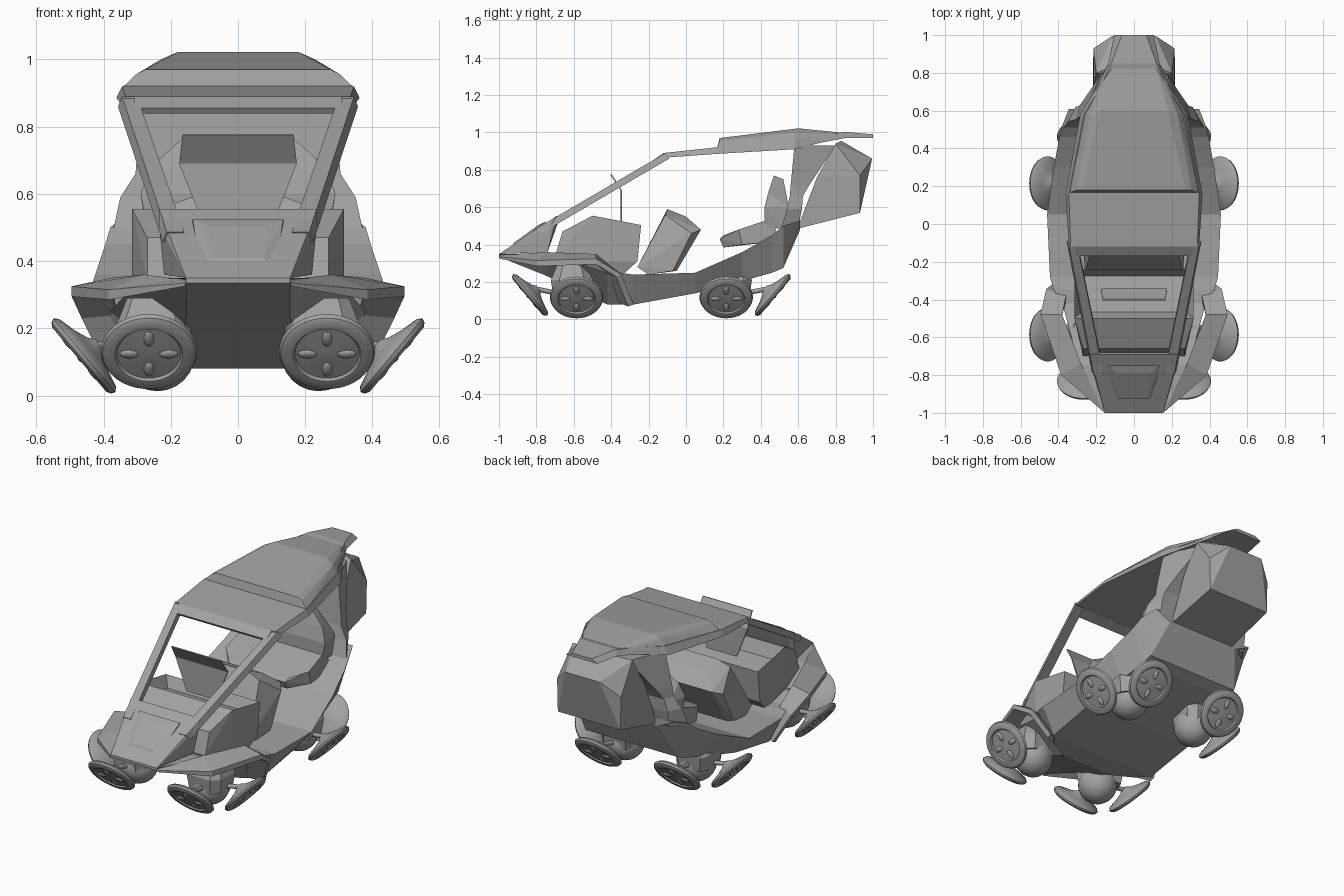
import bpy, bmesh, math
from mathutils import Vector, Matrix

cube = bpy.data.objects.get("Cube")
if cube:
    bpy.data.objects.remove(cube)

grey = bpy.data.materials.new("plain grey")
grey.use_nodes = True
COLOUR = (0.36, 0.36, 0.36, 1)
grey.diffuse_color = COLOUR
grey.node_tree.nodes["Principled BSDF"].inputs["Base Color"].default_value = COLOUR


def finish(name, bm, smooth=False):
    bmesh.ops.recalc_face_normals(bm, faces=bm.faces[:])
    mesh = bpy.data.meshes.new(name)
    bm.to_mesh(mesh)
    bm.free()
    mesh.materials.append(grey)
    obj = bpy.data.objects.new(name, mesh)
    bpy.context.collection.objects.link(obj)
    if smooth:
        bpy.ops.object.select_all(action='DESELECT')
        obj.select_set(True)
        bpy.context.view_layer.objects.active = obj
        bpy.ops.object.shade_smooth_by_angle(angle=math.radians(35))
    return obj


def flip(p):
    return (-p[0], p[1], p[2])


def block(name, half):
    """Convex faceted block from the points of its +x half."""
    bm = bmesh.new()
    for p in half:
        bm.verts.new(p)
        if p[0]:
            bm.verts.new(flip(p))
    res = bmesh.ops.convex_hull(bm, input=bm.verts[:])
    bmesh.ops.delete(bm, geom=list({g for g in res["geom_interior"] + res["geom_unused"]
                                    if isinstance(g, bmesh.types.BMVert)}), context='VERTS')
    bmesh.ops.dissolve_limit(bm, angle_limit=0.06, verts=bm.verts[:], edges=bm.edges[:])
    return finish(name, bm)


def loft(name, rings):
    """Closed rings of equal length, joined in order and capped."""
    bm = bmesh.new()
    rows = [[bm.verts.new(p) for p in ring] for ring in rings]
    n = len(rows[0])
    for a, b in zip(rows, rows[1:]):
        for i in range(n):
            j = (i + 1) % n
            bm.faces.new((a[i], a[j], b[j], b[i]))
    bm.faces.new(rows[0])
    bm.faces.new(rows[-1])
    return finish(name, bm)


def span(sections):
    """Cross sections (y, bottom half width, bottom z, top half width, top z)."""
    return [[(-b, y, zb), (b, y, zb), (t, y, zt), (-t, y, zt)] for y, b, zb, t, zt in sections]


def sides(name, maker):
    for label, f in (("left", lambda p: p), ("right", flip)):
        maker(label + "_" + name, f)


# Lower hull, from the sharp nose to the raised tail
loft("lower_hull", span([
    (-1, .155, .335, .155, .35), (-.75, .155, .235, .29, .35),
    (-.42, .17, .08, .38, .25), (-.35, .3, .08, .425, .25), (-.28, .365, .08, .445, .24),
    (.05, .37, .14, .46, .25), (.3, .34, .205, .425, .36),
    (.46, .315, .25, .395, .45), (.52, .31, .275, .38, .5), (.61, .24, .48, .345, .53)]))

# Bonnet wedge with a raised tapered panel
block("bonnet", [(.155, -1, .35), (.235, -.69, .555), (.195, -.68, .53),
                 (.22, -.74, .36), (.235, -.72, .51)])
block("bonnet_panel", [(.11, -.94, .375), (.135, -.75, .5), (.135, -.75, .525),
                       (.075, -.92, .41), (.087, -.79, .505)])

# Front fenders: folded plates sweeping round the front wheels into the hull
FENDER = [((.155, -1, .345), (.16, -.995, .335)), ((.28, -.74, .36), (.385, -.8, .315)),
          ((.38, -.48, .35), (.495, -.48, .325)), ((.36, -.38, .25), (.465, -.345, .24)),
          ((.3, -.33, .1), (.385, -.28, .08))]


def fender(name, f):
    rings = []
    for i, (a, b) in enumerate(FENDER):
        d = Vector((0, -.03, -.01)) if i > 2 else Vector((0, 0, -.03 if i else -.01))
        rings.append([f(p) for p in (a, b, Vector(b) + d, Vector(a) + d)])
    loft(name, rings)


sides("front_fender", fender)


# Windscreen side bars, running into the bonnet
def bar(name, f):
    ends = [(-.11, .89, .3, .345), (-.8, .487, .16, .212)]
    loft(name, [[f(p) for p in ((i, y, z), (o, y, z), (o + .012, y + .02, z - .03),
                                (i, y + .02, z - .03))] for y, z, i, o in ends])


sides("windscreen_bar", bar)
block("windscreen_header", [(.31, -.12, .89), (.31, -.17, .855), (.3, -.16, .84), (.31, -.1, .865)])

# Roof: thin tapering shell, then the raised panel
loft("roof_shell", span([
    (-.12, .345, .865, .335, .89), (.16, .362, .885, .345, .92),
    (.58, .285, .91, .265, .96), (.72, .2, .945, .18, .985),
    (.85, .135, .97, .12, 1.003), (1, .105, .97, .065, .99)]))
block("roof_panel", [(.345, .165, .915), (.305, .18, .955), (.275, .18, .97), (.18, .6, 1.022),
                     (.23, .58, 1.0), (.265, .58, .95), (.12, .82, 1.0), (.14, .82, .985)])

# Dashboard tub: tapered box with a sunken top
tub = block("dashboard", [(.27, -.7, .34), (.27, -.66, .47), (.315, -.5, .555), (.315, -.24, .505),
                          (.315, -.26, .31), (.29, -.35, .23), (.315, -.5, .31), (.25, -.65, .24)])
bm = bmesh.new()
bm.from_mesh(tub.data)
bm.normal_update()
tops = [max((f for f in bm.faces if f.normal.z > .6), key=lambda f: f.calc_area())]
bmesh.ops.inset_region(bm, faces=tops, thickness=.05, depth=0)
for v in {v for f in tops for v in f.verts}:
    v.co.z -= .07
bm.to_mesh(tub.data)
bm.free()

# Display screen standing on the dashboard
block("display_stem", [(.1, -.35, .5), (.175, -.35, .69), (.1, -.342, .5), (.175, -.342, .69)])
block("display_hood", [(.175, -.35, .69), (.165, -.405, .775), (.175, -.342, .69), (.165, -.397, .777)])

# Front seat back
block("front_seat", [(.26, -.26, .28), (.14, -.1, .59), (.22, -.11, .56), (.16, 0, .55), (.23, .08, .48),
                     (.27, .03, .46), (.27, -.07, .26), (.23, -.05, .26), (.26, -.2, .24)])

# Rear bench: cushion, back and headrest
block("rear_cushion", [(.19, .18, .43), (.19, .2, .385), (.28, .3, .4), (.28, .28, .48),
                       (.27, .46, .54), (.27, .5, .42), (.2, .2, .45)])
block("rear_seat_back", [(.27, .42, .5), (.29, .42, .6), (.26, .44, .68), (.16, .47, .77),
                         (.16, .52, .75), (.27, .55, .6), (.27, .53, .48)])

# Rear cabin wall: shoulders rising into pillars that sweep back to the roof tail
WALL = [(.49, .372, .51, .31, .6), (.59, .35, .54, .31, .62),
        (.66, .305, .555, .29, .625), (.72, .3, .56, .265, .66), (.93, .268, .58, .17, .8)]
loft("rear_wall", [[(-w, a, z), (w, a, z), (v, b, z), (-v, b, z)] for z, w, a, v, b in WALL])

# Rear storage pod: straight sides with a bevelled back
block("rear_pod", [(.22, .595, .485), (.215, .7, .76), (.2, .8, .94), (.12, .83, .955),
                   (.21, .93, .57), (.215, .93, .77), (.115, .995, .86)])

# Wheels: lathed discs with a conical back and raised petals
PROFILE = [(0, .014), (.02, .013), (.095, .008), (.101, .016), (.125, .016), (.138, .008),
           (.143, -.004), (.132, -.016), (.075, -.03), (.035, -.045), (.015, -.06), (0, -.06)]


def wheel(name, centre, normal, hub):
    bm = bmesh.new()
    vs = [bm.verts.new((r, 0, z)) for r, z in PROFILE]
    es = [bm.edges.new(pair) for pair in zip(vs, vs[1:])]
    bmesh.ops.spin(bm, geom=vs + es, cent=(0, 0, 0), axis=(0, 0, 1), angle=math.tau, steps=40)
    bmesh.ops.remove_doubles(bm, verts=bm.verts[:], dist=.0005)
    for k in range(4):
        spot = (Matrix.Rotation(k * math.pi / 2, 4, 'Z') @ Matrix.Translation((.058, 0, .009))
                @ Matrix.Diagonal((.03, .016, .01, 1)))
        bmesh.ops.create_icosphere(bm, subdivisions=2, radius=1, matrix=spot)
    turn = Vector(normal).to_track_quat('Z', 'Y').to_matrix().to_4x4()
    bmesh.ops.transform(bm, matrix=Matrix.Translation(centre) @ turn, verts=bm.verts[:])
    # Thin axle from the back of the disc to the joint
    start = Vector(centre) - .05 * Vector(normal)
    axle = Vector(hub) - start
    spin = axle.to_track_quat('Z', 'Y').to_matrix().to_4x4()
    bmesh.ops.create_cone(bm, segments=12, radius1=.013, radius2=.013, depth=axle.length, cap_ends=True,
                          matrix=Matrix.Translation(start + axle / 2) @ spin)
    finish(name, bm, True)


# Each corner: box housing, round joint, one outward disc and one end disc
for end, ey, outer_y, hub_y in (("front", -1, -.585, -.61), ("rear", 1, .215, .24)):
    for side, sx in (("left", 1), ("right", -1)):
        tag = end + "_" + side
        hub = (sx * .24, hub_y, .125)
        wheel(tag + "_side_wheel", (sx * .46, outer_y, .117), (sx * .765, 0, -.643), hub)
        wheel(tag + "_end_wheel", (sx * .265, -.835 if ey < 0 else .465, .13), (0, ey * .765, -.643), hub)
        bm = bmesh.new()
        bmesh.ops.create_uvsphere(bm, u_segments=24, v_segments=12, radius=.112,
                                  matrix=Matrix.Translation(hub))
        finish(tag + "_joint", bm, True)
        loft(tag + "_housing", [[(sx * .25 + a * w, hub_y + b * w, z) for a, b in
                                 ((1, .6), (.6, 1), (-.8, 1), (-1, .6), (-1, -.6), (-.8, -1), (.6, -1), (1, -.6))]
                                for z, w in ((.12, .1), (.21, .112), (.29, .08))])
